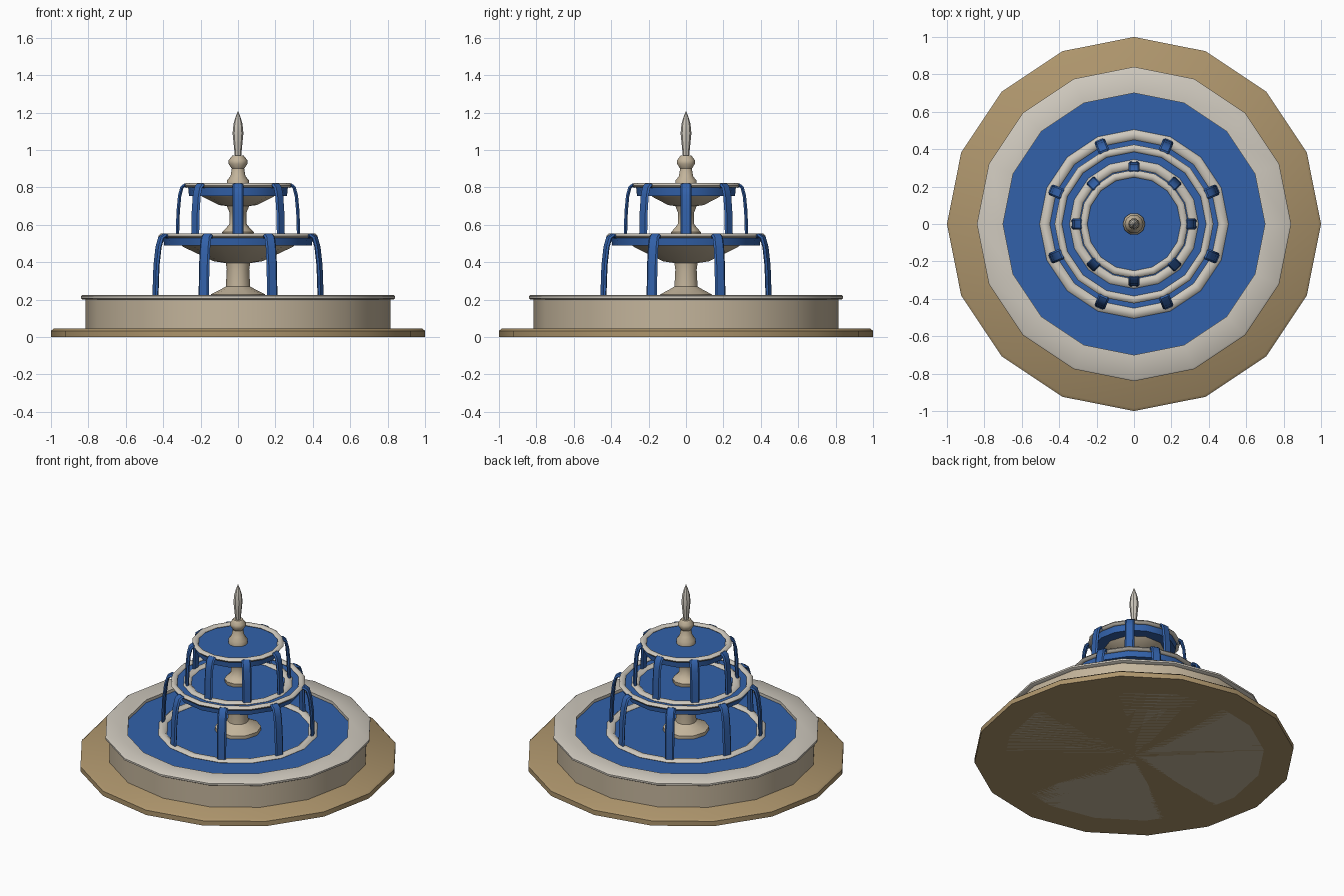
import bpy, bmesh, math
from mathutils import Vector

if "Cube" in bpy.data.objects:
    bpy.data.objects.remove(bpy.data.objects["Cube"])


def mat(name, col):
    m = bpy.data.materials.new(name)
    m.diffuse_color = (*col, 1)
    m.use_nodes = True
    m.node_tree.nodes["Principled BSDF"].inputs["Base Color"].default_value = m.diffuse_color
    return m


SAND = mat("sandstone", (0.42, 0.30, 0.15))
STONE = mat("stone", (0.55, 0.46, 0.33))
PALE = mat("pale_stone", (0.62, 0.58, 0.51))
WATER = mat("water", (0.032, 0.12, 0.40))


def finish(name, bm, material, angle=40):
    bmesh.ops.remove_doubles(bm, verts=bm.verts, dist=1e-5)
    bmesh.ops.recalc_face_normals(bm, faces=bm.faces)
    me = bpy.data.meshes.new(name)
    bm.to_mesh(me)
    bm.free()
    ob = bpy.data.objects.new(name, me)
    bpy.context.collection.objects.link(ob)
    me.materials.append(material)
    bpy.ops.object.select_all(action='DESELECT')
    ob.select_set(True)
    bpy.context.view_layer.objects.active = ob
    bpy.ops.object.shade_smooth_by_angle(angle=math.radians(angle))
    return ob


def lathe(name, profile, material, sides=16, closed=False, angle=40):
    """Revolve (radius, z) points; a closed profile makes a ring."""
    bm = bmesh.new()
    rings = []
    for r, z in profile:
        if r == 0:
            rings.append([bm.verts.new((0, 0, z))] * sides)
        else:
            rings.append([bm.verts.new((r * math.cos(a), r * math.sin(a), z))
                          for a in (2 * math.pi * i / sides for i in range(sides))])
    pairs = list(zip(rings, rings[1:]))
    if closed:
        pairs.append((rings[-1], rings[0]))
    for lo, hi in pairs:
        for i in range(sides):
            j = (i + 1) % sides
            bm.faces.new(list(dict.fromkeys((lo[i], lo[j], hi[j], hi[i]))))
    return finish(name, bm, material, angle)


def ring(name, r_in, r_out, z0, z1, material):
    """Ring with a rounded six-sided section."""
    rc, h = (r_in + r_out) / 2, (r_out - r_in) / 2
    zc, v = (z0 + z1) / 2, (z1 - z0) / 2
    sec = [(rc + h, zc), (rc + h * 0.5, zc + v), (rc - h * 0.5, zc + v),
           (rc - h, zc), (rc - h * 0.5, zc - v), (rc + h * 0.5, zc - v)]
    lathe(name, sec, material, 16, True, 70)


def streams(name, path, width, thick, start):
    """Eight falling ribbons of water following an (r, z) path."""
    bm = bmesh.new()
    for k in range(8):
        a = math.radians(start + 45 * k)
        out, side = Vector((math.cos(a), math.sin(a), 0)), Vector((-math.sin(a), math.cos(a), 0))
        loops = []
        for i, (r, z) in enumerate(path):
            p, q = path[max(i - 1, 0)], path[min(i + 1, len(path) - 1)]
            d = Vector((q[0] - p[0], q[1] - p[1])).normalized()
            n = out * -d.y + Vector((0, 0, d.x))
            c = out * r + Vector((0, 0, z))
            loops.append([bm.verts.new(c + side * s * width / 2 + n * t * thick / 2)
                          for s, t in ((-1, 0), (-.7, 1), (.7, 1), (1, 0), (.7, -1), (-.7, -1))])
        for lo, hi in zip(loops, loops[1:]):
            for i in range(6):
                j = (i + 1) % 6
                bm.faces.new((lo[i], lo[j], hi[j], hi[i]))
        bm.faces.new(loops[0])
        bm.faces.new(loops[-1])
    finish(name, bm, WATER)


# Ground plinth and basin
lathe("plinth", [(0, 0), (1, 0), (1, .033), (.985, .045), (0, .045)], SAND)
lathe("basin_wall", [(0, 0), (.815, 0), (.815, .205), (.71, .205), (.71, .17), (0, .17)], STONE)
lathe("basin_rim", [(.70, .20), (.83, .20), (.84, .206), (.84, .218), (.83, .225), (.70, .225)],
      PALE, closed=True)
lathe("basin_water", [(0, .18), (.705, .18), (.705, .205), (0, .205)], WATER)
ring("basin_foam", .45, .505, .195, .222, PALE)

# Lower bowl and its pedestal
lathe("lower_pedestal", [(0, .19), (.145, .19), (.145, .228), (.10, .25), (.065, .27), (.06, .36),
                         (.065, .395), (.13, .405), (.29, .48), (.31, .495), (0, .495)], STONE, 10)
lathe("lower_bowl_water", [(0, .49), (.395, .49), (.40, .535), (0, .535)], WATER)
ring("lower_bowl_rim", .385, .425, .528, .552, PALE)
ring("lower_bowl_foam", .295, .345, .525, .548, PALE)

# Upper bowl and its pedestal
lathe("upper_pedestal", [(0, .53), (.08, .53), (.085, .56), (.065, .58), (.045, .605), (.045, .665),
                         (.06, .70), (.10, .705), (.19, .75), (.20, .76), (0, .76)], STONE, 10)
lathe("upper_bowl_water", [(0, .755), (.262, .755), (.267, .805), (0, .805)], WATER)
ring("upper_bowl_rim", .25, .29, .798, .822, PALE)

# Top post and spire
lathe("top_post", [(0, .80), (.06, .80), (.06, .835), (.04, .86), (.033, .90), (.05, .925),
                   (.05, .945), (.03, .97), (0, .97)], STONE, 10)
lathe("spire", [(0, .96), (.016, .96), (.022, 1.02), (.029, 1.09), (.024, 1.14), (.012, 1.18),
                (0, 1.21)], PALE, 8)

# Falling water
streams("lower_streams", [(.405, .535), (.425, .543), (.445, .53), (.46, .48), (.472, .38), (.478, .215)],
        .06, .018, 22.5)
streams("upper_streams", [(.27, .805), (.285, .812), (.30, .80), (.312, .755), (.32, .67), (.324, .54)],
        .06, .018, 0)
